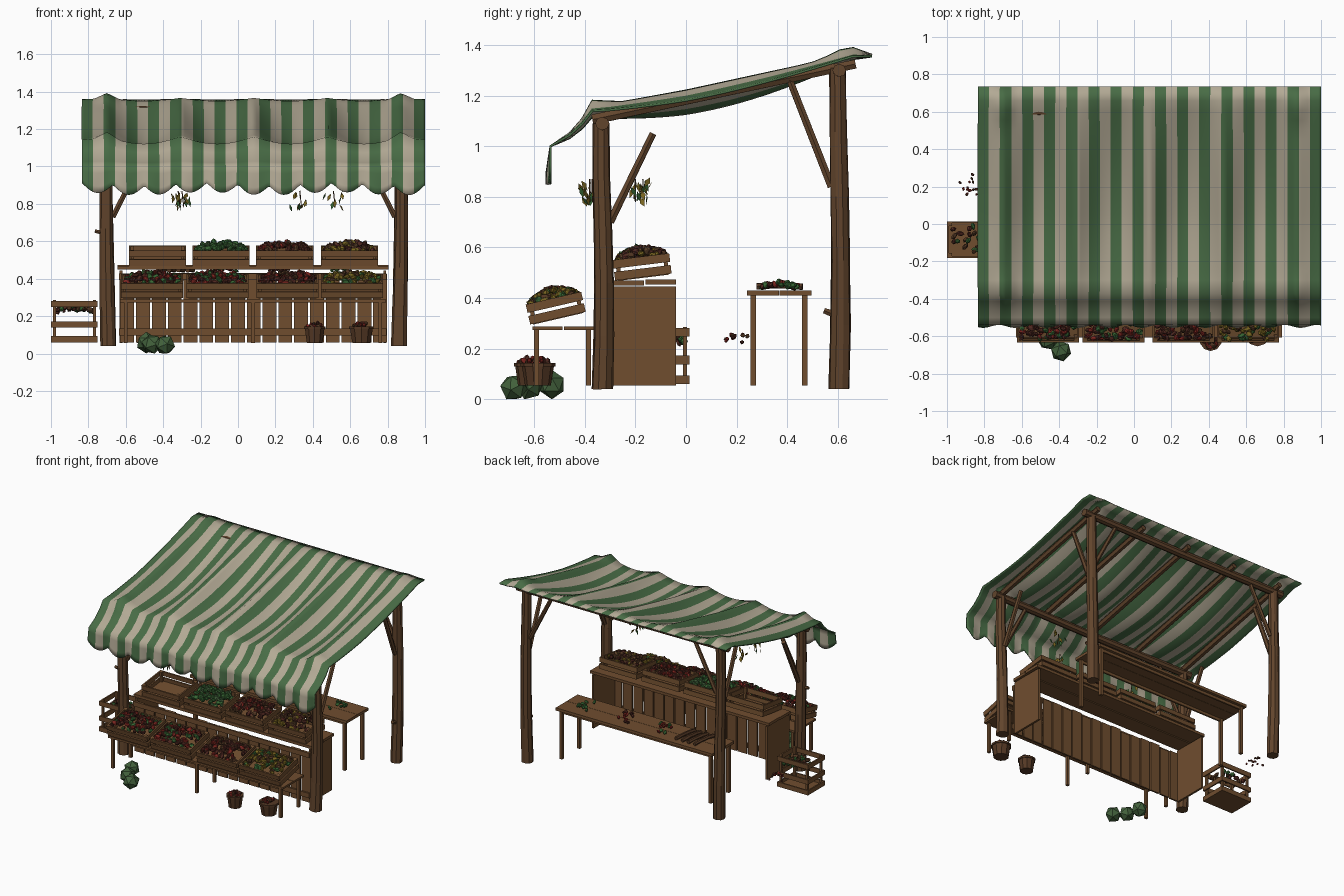
import bpy, bmesh, math, random
from mathutils import Vector, Matrix, Euler

random.seed(4)
if "Cube" in bpy.data.objects:
    bpy.data.objects.remove(bpy.data.objects["Cube"])


def material(name, *rgb):
    m = bpy.data.materials.new(name)
    m.use_nodes = True
    m.diffuse_color = (*rgb, 1)
    m.node_tree.nodes["Principled BSDF"].inputs["Base Color"].default_value = (*rgb, 1)
    return m


CREAM = material("cream cloth", .45, .40, .30)
CLOTH = material("green cloth", .065, .15, .06)
WOOD = material("plank wood", .16, .075, .028)
LOG = material("log wood", .12, .058, .025)
BASKET = material("basket brown", .09, .04, .018)
RED = material("red produce", .22, .02, .015)
MAROON = material("maroon produce", .075, .02, .014)
OLIVE = material("olive produce", .19, .13, .015)
LEAF = material("leaf green", .04, .14, .035)
CABBAGE = material("cabbage green", .055, .12, .045)


def finish(name, bm, *mats):
    bmesh.ops.recalc_face_normals(bm, faces=bm.faces)
    me = bpy.data.meshes.new(name)
    bm.to_mesh(me)
    bm.free()
    for m in mats:
        me.materials.append(m)
    ob = bpy.data.objects.new(name, me)
    bpy.context.collection.objects.link(ob)
    return ob


def boards(name, items, mat=WOOD, frame=Matrix()):
    """One object made of boxes, each given as (centre, size)."""
    bm = bmesh.new()
    for c, s in items:
        bmesh.ops.create_cube(bm, size=1, matrix=frame @ Matrix.LocRotScale(Vector(c), None, Vector(s)))
    return finish(name, bm, mat)


def log(name, pts, r0, r1, mat=LOG, n=8, rough=.06):
    """A rough round timber running through the points."""
    pts = [Vector(p) for p in pts]
    q = (pts[-1] - pts[0]).to_track_quat('Z', 'Y')
    bm, rings = bmesh.new(), []
    for i, p in enumerate(pts):
        r = r0 + (r1 - r0) * i / (len(pts) - 1)
        ring = []
        for k in range(n):
            a, rr = math.tau * k / n, r * random.uniform(1 - rough, 1 + rough)
            ring.append(bm.verts.new(p + q @ Vector((rr * math.cos(a), rr * math.sin(a), 0))))
        rings.append(ring)
    for a, b in zip(rings, rings[1:]):
        for k in range(n):
            bm.faces.new((a[k], a[k - 1], b[k - 1], b[k]))
    bm.faces.new(rings[0])
    bm.faces.new(rings[-1])
    return finish(name, bm, mat)


def heap(name, count, size, mats, frame=Matrix(), r=.017, rise=.05):
    """A mound of small fruits and leaves over a rectangle."""
    bm = bmesh.new()
    for i in range(count):
        u, v = random.uniform(-1, 1), random.uniform(-1, 1)
        z = rise * (1 - u ** 4) * (1 - v * v * .7) * random.uniform(.5, 1)
        loc = Vector((u * size[0] / 2, v * size[1] / 2, z))
        rot = Euler([random.uniform(0, 6) for _ in range(3)])
        k = random.randrange(len(mats))
        scale = Vector((r, r * .75, r * random.uniform(.8, 1.5)))
        made = bmesh.ops.create_icosphere(bm, subdivisions=1, radius=1,
                                          matrix=frame @ Matrix.LocRotScale(loc, rot, scale))
        for f in {f for vert in made["verts"] for f in vert.link_faces}:
            f.material_index = k
    return finish(name, bm, *mats)


# Frame: leaning posts, beams, rafters and braces
LX, RX, FY, BY = -.70, .87, -.33, .605
for x, side, out in ((LX, "right", -1), (RX, "left", 1)):
    for y, end, top in ((FY, "front", 1.09), (BY, "back", 1.31)):
        pts = [(x + out * .012 * math.sin(t * 2.2) - .008 * out, y + .006 * math.sin(t * 5),
                .04 + (top - .04) * t) for t in (0, .2, .4, .6, .8, 1)]
        log(f"{end}_{side}_post", pts, .042, .033, n=9)
        # brace along the beam
        log(f"{end}_{side}_cross_brace", [(x - out * .03, y, top - .36), (x - out * .2, y, top - .03)], .016, .014, n=6)
    log(f"front_{side}_brace", [(x, -.30, .70), (x, -.13, 1.05)], .017, .015, n=6)
    log(f"back_{side}_brace", [(x, .575, .84), (x, .41, 1.26)], .017, .015, n=6)
log("front_beam", [(-.76, FY, 1.09), (.1, FY, 1.085), (.93, FY, 1.09)], .027, .027)
log("back_beam", [(-.77, BY, 1.30), (.1, BY, 1.295), (.94, BY, 1.30)], .027, .027)
STEP = (RX - LX) / 4
for i in range(5):
    x = LX + STEP * i
    log(f"rafter_{i}", [(x, -.37, 1.105), (x, .67, 1.325)], .022, .02, n=6)
log("left_peg", [(RX, .6, .33), (RX, .545, .35)], .016, .012, n=6)
log("right_peg", [(LX, FY, .64), (-.765, FY, .655)], .014, .010, n=6)

# Striped cloth: sags between the rafters, ends in a scalloped valance
X0, X1, STRIPES, SUB = -.835, 1.0, 31, 4
PROFILE = [(.735, 1.355), (.66, 1.362), (.3, 1.285), (0, 1.22), (-.3, 1.165), (-.37, 1.155),
           (-.41, 1.10), (-.46, 1.05), (-.535, 1.0)]
rows = []
for (ya, za), (yb, zb) in zip(PROFILE, PROFILE[1:]):
    n = max(1, round((ya - yb) / .05))
    rows += [(ya + (yb - ya) * k / n, za + (zb - za) * k / n) for k in range(n)]
rows.append(PROFILE[-1])


def cloth_point(x, y, z):
    w = math.sin(math.pi * (y + .535) / 1.27)
    over = x < LX or x > RX
    sag = .095 * w * abs(math.sin(math.pi * (x - LX) / STEP)) * (.5 if over else 1)
    post = max(0, 1 - min(abs(x - LX), abs(x - RX)) / .07)
    bump = .03 * post * (math.exp(-((y - .63) / .08) ** 2) + math.exp(-((y + .35) / .05) ** 2))
    return x, y, z - sag + bump


bm, grid = bmesh.new(), []
cols = [X0 + (X1 - X0) * i / (STRIPES * SUB) for i in range(STRIPES * SUB + 1)]
for y, z in rows:
    grid.append([bm.verts.new(cloth_point(x, y, z)) for x in cols])
for k in range(1, 5):
    t, line = k / 4, []
    for x in cols:
        s = abs(math.sin(math.pi * 11 * (x - X0) / (X1 - X0)))
        drop = .095 + .05 * s + .008 * math.sin(x * 9)
        line.append(bm.verts.new((x, -.535 - t * (.008 + .008 * math.sin(x * 37)), 1 - drop * t)))
    grid.append(line)
for a, b in zip(grid, grid[1:]):
    for i in range(len(cols) - 1):
        f = bm.faces.new((a[i], a[i + 1], b[i + 1], b[i]))
        f.material_index = (i // SUB) % 2
        f.smooth = True
canopy = finish("striped_canopy", bm, CLOTH, CREAM)
solid = canopy.modifiers.new("thickness", 'SOLIDIFY')
solid.thickness, solid.offset = .009, 0

# Counter: open at the back, slatted front, plank top
slats = []
for i in range(17):
    x = -.592 + i * .0845
    h = random.uniform(.35, .37)
    slats.append(((x, -.293, .06 + h / 2), (.074, .012, h)))
boards("counter_front_slats", slats)
boards("counter_rails", [((.08, -.305, z), (1.43, .012, .035)) for z in (.115, .41)])
boards("counter_ends", [((x, -.165, .25), (.015, .25, .39)) for x in (-.625, .785)])
boards("counter_top", [((.08, y, .459 + d), (1.45, .122, .02)) for y, d in ((-.226, 0), (-.1, .004))])

# Front shelf on thin legs
boards("front_shelf", [((.08, y, .281), (1.42, .12, .014)) for y in (-.547, -.423)])
boards("front_shelf_legs", [((x, y, .165), (.02, .02, .22)) for x in (-.6, .08, .76) for y in (-.59, -.385)])

# Back table
boards("table_top", [((.075, y, .42), (1.27, .126, .02)) for y in (.305, .433)])
boards("table_legs", [((x, y, .233), (.022, .022, .356)) for x in (-.53, .68) for y in (.265, .47)])
boards("table_aprons", [((.075, y, .4), (1.2, .012, .02)) for y in (.265, .47)])


def crate(name, frame, w, d, h, levels, slat):
    items = [((0, 0, .005), (w - .02, d - .02, .01))]
    for s in (-1, 1):
        for z in levels:
            items.append(((0, s * (d / 2 - .005), z), (w, .01, slat)))
            items.append(((s * (w / 2 - .005), 0, z), (.01, d - .02, slat)))
        for t in (-1, 1):
            items.append(((s * (w / 2 - .018), t * (d / 2 - .018), h / 2), (.016, .016, h)))
    boards(name, items, WOOD, frame)


# Tilted display crates and their heaps
SPICY, DARK = (RED, MAROON, MAROON, LEAF), (MAROON, MAROON, RED, BASKET)
LOWER = (SPICY, SPICY, DARK, (OLIVE, OLIVE, BASKET, LEAF))
UPPER = (None, (LEAF, LEAF, CABBAGE), DARK, (BASKET, MAROON, OLIVE, LOG))
ROWS = (("lower", LOWER, (-.46, -.11, .265, .61), -.505, .318, 13, .33),
        ("upper", UPPER, (-.43, -.09, .25, .595), -.168, .48, 7, .305))
for row, fills, xs, y, z, tilt, w in ROWS:
    for i, (x, fill) in enumerate(zip(xs, fills)):
        frame = Matrix.Translation((x, y, z)) @ Matrix.Rotation(math.radians(tilt), 4, 'X')
        crate(f"{row}_crate_{i}", frame, w, .225, .085, (.02, .067), .034)
        if fill:
            heap(f"{row}_produce_{i}", 110, (w - .04, .185), fill, frame @ Matrix.Translation((0, 0, .07)))

# Tall crate beside the stall
side = Matrix.Translation((-.875, -.083, .06))
crate("side_crate", side, .25, .195, .225, (.017, .095, .205), .034)
heap("side_crate_produce", 24, (.2, .15), (LEAF, MAROON, BASKET), side @ Matrix.Translation((0, 0, .165)), rise=.03)
heap("loose_sprigs", 16, (.1, .11), (MAROON, BASKET, RED), Matrix.Translation((-.88, .21, .225)), r=.009, rise=.04)

# Baskets on the ground
for i, (x, y, r) in enumerate(((.41, -.62, .055), (.66, -.585, .064))):
    bm = bmesh.new()
    for z, h, ra, rb in ((.095, .08, r * .8, r), (.137, .014, r * 1.08, r * 1.08)):
        bmesh.ops.create_cone(bm, cap_ends=True, segments=10, radius1=ra, radius2=rb, depth=h,
                              matrix=Matrix.Translation((x, y, z)))
    finish(f"basket_{i}", bm, BASKET)
    heap(f"basket_produce_{i}", 26, (r * 1.4, r * 1.4), (MAROON, RED, BASKET),
         Matrix.Translation((x, y, .14)), r=.012, rise=.025)

# Cabbages: faceted balls
for i, (x, y) in enumerate(((-.49, -.53), (-.46, -.62), (-.39, -.68))):
    bm = bmesh.new()
    bmesh.ops.create_icosphere(bm, subdivisions=1, radius=.058,
                               matrix=Matrix.LocRotScale(Vector((x, y, .056)), Euler((i, i * 2, i)), Vector((.95, .95, 1))))
    low = min(v.co.z for v in bm.verts)
    bmesh.ops.translate(bm, verts=bm.verts, vec=(0, 0, -low))
    finish(f"cabbage_{i}", bm, CABBAGE)

# Goods on the table
for i, (x, mats) in enumerate(((.54, (LEAF,)), (.23, (RED, MAROON)), (-.07, (RED, LEAF)))):
    heap(f"table_produce_{i}", 14, (.12, .14), mats, Matrix.Translation((x, .37, .44)), r=.013, rise=.025)
for i in range(4):
    x = -.42 + i * .05
    log(f"loaf_{i}", [(x, .28, .446), (x + .01, .33, .45), (x + .02, .4, .45), (x + .03, .46, .444)],
        .014, .013, BASKET, n=6, rough=.15)

# Hanging herbs: stems with loose flat leaves
for i, (x, y) in enumerate(((-.32, -.2), (.33, -.37), (.51, -.17), (-.3, -.38))):
    log(f"herb_stem_{i}", [(x, y, .87), (x + .01, y, .78)], .003, .002, BASKET, n=4)
    bm = bmesh.new()
    for k in range(9):
        c = Vector((x + random.uniform(-.05, .05), y + random.uniform(-.04, .04), random.uniform(.78, .86)))
        rot = Euler((random.uniform(-.6, .6), random.uniform(-.6, .6), random.uniform(0, 6)))
        leaf = [c + rot.to_matrix() @ Vector(p) for p in ((0, 0, .022), (.011, 0, 0), (0, .004, -.024), (-.011, 0, 0))]
        bm.faces.new([bm.verts.new(p) for p in leaf]).material_index = k % 3 // 2
    finish(f"hanging_herb_{i}", bm, OLIVE, LEAF)
